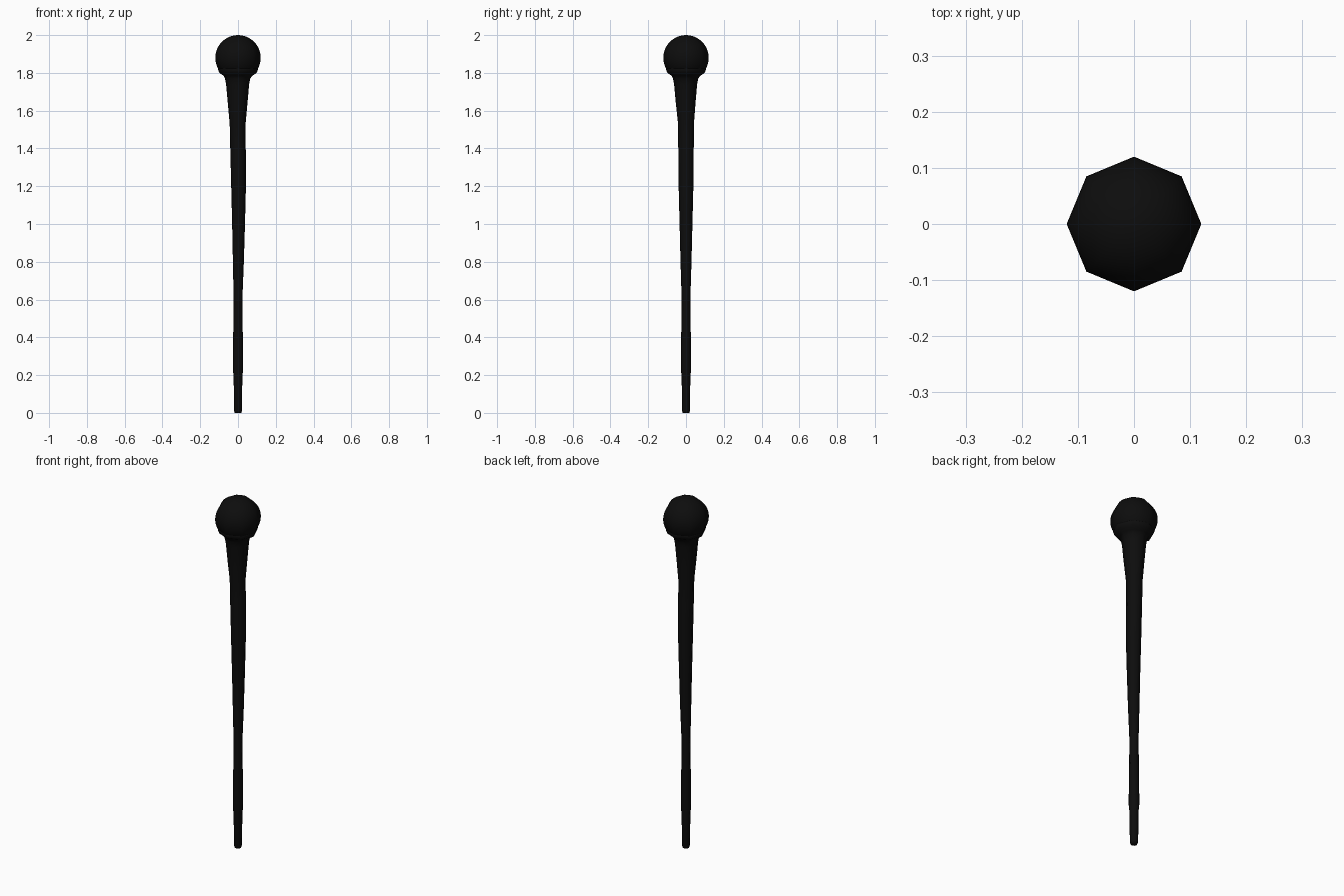
import bpy, bmesh
from math import cos, sin, pi

if "Cube" in bpy.data.objects:
    bpy.data.objects.remove(bpy.data.objects["Cube"])

SIDES = 8
black = bpy.data.materials.new("black_wood")
black.diffuse_color = (0.004, 0.004, 0.004, 1)
black.use_nodes = True
black.node_tree.nodes["Principled BSDF"].inputs["Base Color"].default_value = black.diffuse_color


def lathe(name, rings):
    """Eight-sided loft through rings of (z, radius, x offset, y offset)."""
    bm = bmesh.new()
    loops = [[bm.verts.new((x + r * cos(2 * pi * i / SIDES),
                            y + r * sin(2 * pi * i / SIDES), z))
              for i in range(SIDES)] for z, r, x, y in rings]
    for a, b in zip(loops, loops[1:]):
        for i in range(SIDES):
            j = (i + 1) % SIDES
            bm.faces.new((a[i], a[j], b[j], b[i]))
    bm.faces.new(loops[0][::-1])
    bm.faces.new(loops[-1])
    mesh = bpy.data.meshes.new(name)
    bm.to_mesh(mesh)
    bm.free()
    finish(bpy.data.objects.new(name, mesh))


def finish(obj):
    obj.data.materials.append(black)
    bpy.context.collection.objects.link(obj)
    for p in obj.data.polygons:
        p.use_smooth = True


# Slightly uneven tapered shaft flaring into the collar under the knob
lathe("shaft", [
    (0.0, 0.017, 0, 0), (0.012, 0.021, 0, 0), (0.19, 0.023, 0, 0),
    (0.23, 0.027, 0, 0), (0.36, 0.026, 0, 0), (0.6, 0.023, 0, 0),
    (0.8, 0.029, 0.002, 0), (1.0, 0.034, 0.003, 0), (1.2, 0.039, 0.003, 0),
    (1.4, 0.041, 0, 0), (1.53, 0.042, -0.002, 0), (1.65, 0.053, -0.002, -0.002),
    (1.74, 0.061, -0.002, -0.002), (1.77, 0.067, -0.002, -0.002),
    (1.785, 0.076, 0, 0), (1.80, 0.099, 0, 0), (1.82, 0.106, 0, 0),
    (1.835, 0.100, 0, 0)])

# Knob: eight sides around, many rings
bm = bmesh.new()
bmesh.ops.create_uvsphere(bm, u_segments=SIDES, v_segments=24, radius=0.12)
bmesh.ops.translate(bm, verts=bm.verts, vec=(0, 0, 1.88))
mesh = bpy.data.meshes.new("knob")
bm.to_mesh(mesh)
bm.free()
finish(bpy.data.objects.new("knob", mesh))
